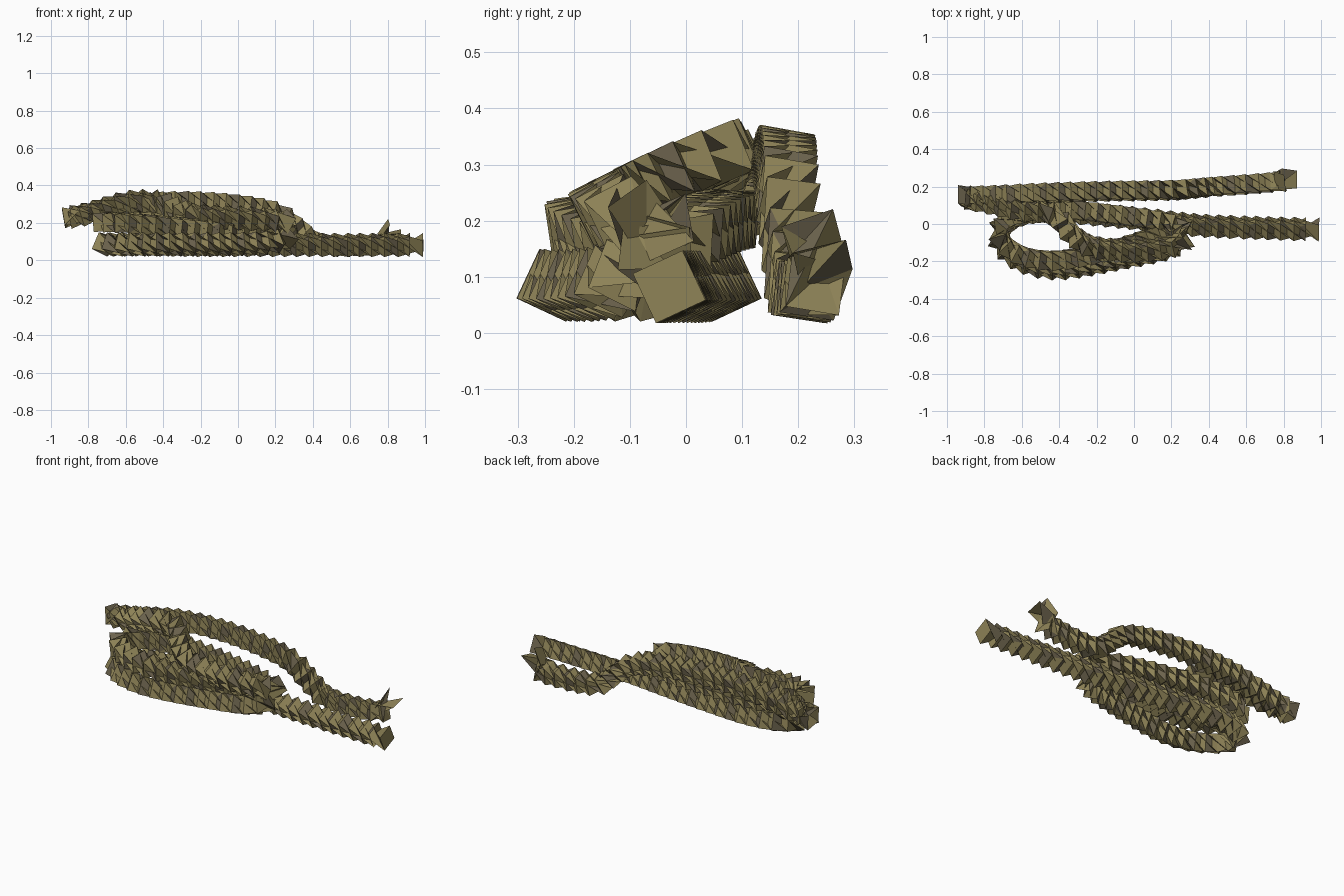
import bpy, bmesh, math
from mathutils import Vector, Quaternion

if "Cube" in bpy.data.objects:
    bpy.data.objects.remove(bpy.data.objects["Cube"])

# Centre line of the rope: straight end, two coils, crossing strand, hairpin, high back strand, tail
PATH = [Vector(p) for p in (
    (.99, -.03, .082), (.70, -.022, .082), (.35, -.008, .082), (.10, .02, .082), (-.20, .05, .082),
    (-.48, .07, .085), (-.66, .03, .085), (-.73, -.07, .085), (-.62, -.19, .085), (-.40, -.238, .085),
    (-.05, -.18, .085), (.18, -.13, .095), (.275, -.07, .13), (.20, .0, .17),
    (-.10, .05, .195), (-.45, .08, .205), (-.66, .035, .205), (-.73, -.06, .205),
    (-.62, -.165, .20), (-.40, -.195, .185), (-.05, -.12, .155), (.15, -.05, .165),
    (.26, -.03, .185), (.27, -.085, .205), (.18, -.125, .215), (0, -.145, .225), (-.24, -.12, .24),
    (-.35, -.04, .28), (-.43, .055, .315), (-.60, .075, .31), (-.82, .125, .245),
    (-.945, .15, .225), (-.80, .15, .25), (-.50, .165, .305), (-.15, .175, .31), (.20, .18, .26),
    (.33, .19, .16), (.45, .20, .08), (.76, .225, .08), (.835, .245, .12), (.76, .22, .18))]
RADIUS, STEP, SPAN = .069, .067, 2      # each strand face spans two rings per quarter turn


def smooth_path(pts, step):
    """Catmull-Rom curve resampled at even spacing."""
    ext = [2 * pts[0] - pts[1]] + pts + [2 * pts[-1] - pts[-2]]
    dense = []
    for a, b, c, d in zip(ext, ext[1:], ext[2:], ext[3:]):
        for k in range(40):
            t = k / 40
            dense.append(.5 * (2 * b + (c - a) * t + (2 * a - 5 * b + 4 * c - d) * t * t
                               + (3 * b - a - 3 * c + d) * t ** 3))
    dense.append(pts[-1])
    out, tangents, run = [dense[0]], [(dense[1] - dense[0]).normalized()], 0
    for p, q in zip(dense, dense[1:]):
        run += (q - p).length
        if run >= step:
            out.append(q)
            tangents.append((q - p).normalized())
            run -= step
    return out, tangents


def material(name, rgb):
    m = bpy.data.materials.new(name)
    m.diffuse_color = (*rgb, 1)
    m.use_nodes = True
    m.node_tree.nodes["Principled BSDF"].inputs["Base Color"].default_value = m.diffuse_color
    return m


# Square rings along the path, none twisted against the next
pts, tangents = smooth_path(PATH, STEP)
bm = bmesh.new()
rings = []
tangent = tangents[0]
side = Vector((0, math.cos(math.radians(70)), math.sin(math.radians(70))))
for p, new in zip(pts, tangents):
    side = tangent.rotation_difference(new) @ side
    tangent = new
    rings.append([bm.verts.new(p + Quaternion(tangent, k * math.pi / 2) @ side * RADIUS)
                  for k in range(4)])

# Overlapping twisted lengths: each joins a ring to a later one, turned a quarter
for i, (a, b) in enumerate(zip(rings, rings[SPAN:])):
    for k in range(4):
        n, o = (k + 1) % 4, (k + 2) % 4
        for tri in ((a[k], a[n], b[o]), (a[k], b[o], b[n])):
            bm.faces.new(tri).material_index = 1 if k == -i % 4 else 0     # darker strand
bm.faces.new(rings[0][::-1])
bm.faces.new(rings[-1])

mesh = bpy.data.meshes.new("coiled_rope")
bm.to_mesh(mesh)
bm.free()
mesh.materials.append(material("hemp", (.27, .225, .095)))
mesh.materials.append(material("dark_hemp", (.15, .125, .075)))
rope = bpy.data.objects.new("coiled_rope", mesh)
bpy.context.collection.objects.link(rope)
